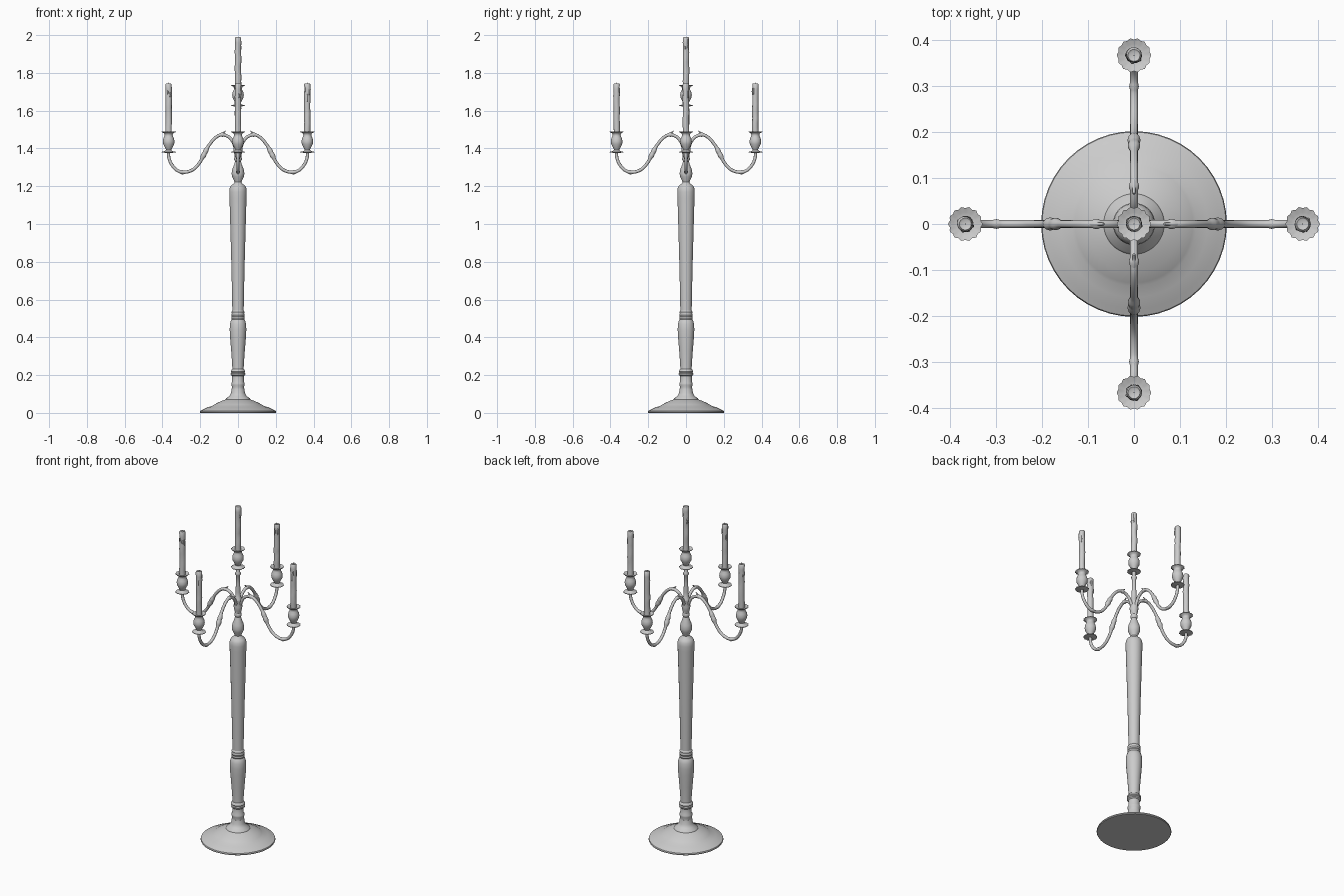
import bpy, bmesh, math, random
from mathutils import Vector

if "Cube" in bpy.data.objects:
    bpy.data.objects.remove(bpy.data.objects["Cube"])

random.seed(4)


def finish(name, bm, angle=40):
    bmesh.ops.recalc_face_normals(bm, faces=bm.faces)
    mesh = bpy.data.meshes.new(name)
    bm.to_mesh(mesh)
    bm.free()
    ob = bpy.data.objects.new(name, mesh)
    bpy.context.collection.objects.link(ob)
    bpy.ops.object.select_all(action='DESELECT')
    ob.select_set(True)
    bpy.context.view_layer.objects.active = ob
    bpy.ops.object.shade_smooth_by_angle(angle=math.radians(angle))
    return ob


def skin(bm, rings):
    """Join rings of vertices into a capped tube."""
    n = len(rings[0])
    for a, b in zip(rings, rings[1:]):
        for i in range(n):
            j = (i + 1) % n
            bm.faces.new((a[i], a[j], b[j], b[i]))
    bm.faces.new(rings[0])
    bm.faces.new(rings[-1])


def lathe(name, profile, seg=32, lobes=0, lobe_from=1.0):
    """Turn (radius, z) points; radii above lobe_from get scalloped."""
    bm = bmesh.new()
    rings = []
    for r, z in profile:
        ring = []
        for i in range(seg):
            a = 2 * math.pi * i / seg
            k = r * (1 + 0.045 * math.cos(lobes * a)) if r > lobe_from else r
            ring.append(bm.verts.new((k * math.cos(a), k * math.sin(a), z)))
        rings.append(ring)
    skin(bm, rings)
    return finish(name, bm)


def spline(pts, steps=6):
    """Catmull-Rom samples through 2D points."""
    p = [Vector(q) for q in pts]
    p = [2 * p[0] - p[1]] + p + [2 * p[-1] - p[-2]]
    out = []
    for a, b, c, d in zip(p, p[1:], p[2:], p[3:]):
        for i in range(steps):
            t = i / steps
            out.append(0.5 * (2 * b + (c - a) * t + (2 * a - 5 * b + 4 * c - d) * t * t
                              + (3 * b - a - 3 * c + d) * t ** 3))
    return out + [p[-2]]


def sweep(name, pts, radius, seg=12):
    """Round tube along a path in the xz plane."""
    path = spline(pts)
    bm = bmesh.new()
    rings = []
    for i, c in enumerate(path):
        t = (path[min(i + 1, len(path) - 1)] - path[max(i - 1, 0)]).normalized()
        r = radius(c)
        ring = []
        for k in range(seg):
            a = 2 * math.pi * k / seg
            u, v = r * math.cos(a), r * math.sin(a)
            ring.append(bm.verts.new((c.x - t.y * u, v, c.y + t.x * u)))
        rings.append(ring)
    skin(bm, rings)
    return finish(name, bm, 60)


def candle(name, height):
    """Slightly wobbly candle with wax runs and a wick."""
    bm = bmesh.new()
    rings = []
    levels = 10
    for l in range(levels + 1):
        ox, oy = random.uniform(-.0012, .0012), random.uniform(-.0012, .0012)
        ring = []
        for i in range(16):
            a = 2 * math.pi * i / 16
            r = 0.0165 + random.uniform(-.0004, .0006)
            ring.append(bm.verts.new((ox + r * math.cos(a), oy + r * math.sin(a), height * l / levels)))
        rings.append(ring)
    for r, z in ((0.013, height + .005), (0.009, height + .003)):
        rings.append([bm.verts.new((r * math.cos(i * math.pi / 8), r * math.sin(i * math.pi / 8), z))
                      for i in range(16)])
    skin(bm, rings)
    for _ in range(4):
        a = random.uniform(0, 2 * math.pi)
        length = random.uniform(.02, .05)
        drip = bmesh.ops.create_uvsphere(bm, u_segments=8, v_segments=6, radius=.004)['verts']
        bmesh.ops.scale(bm, vec=(1, 1, length / .008), verts=drip)
        bmesh.ops.translate(bm, vec=(.0155 * math.cos(a), .0155 * math.sin(a),
                                     height - length / 2 - random.uniform(0, .06)), verts=drip)
    wick = bmesh.ops.create_cone(bm, cap_ends=True, segments=6, radius1=.0015, radius2=.0012, depth=.01)['verts']
    bmesh.ops.translate(bm, vec=(0, 0, height + .004), verts=wick)
    return finish(name, bm, 60)


# Broad domed foot
lathe("foot", [(.2, 0), (.202, .004), (.2, .011), (.185, .018), (.16, .030), (.135, .038),
               (.128, .043), (.105, .055), (.08, .066), (.066, .071), (.063, .078),
               (.046, .088), (.037, .105), (.033, .13)], 48)

# Turned lower stem with rings and a baluster
lathe("lower_stem", [(.033, .125), (.032, .14), (.035, .148), (.035, .157), (.031, .165), (.031, .195),
                     (.038, .201), (.039, .208), (.035, .213), (.038, .218), (.036, .225), (.030, .232),
                     (.031, .26), (.036, .33), (.042, .40), (.044, .44), (.043, .47), (.037, .49),
                     (.033, .495), (.036, .503), (.033, .510), (.036, .518), (.033, .525),
                     (.035, .533), (.030, .542)])

# Tall tapering column
lathe("column", [(.030, .54), (.032, .65), (.036, .82), (.041, 1.0), (.045, 1.14), (.046, 1.17),
                 (.044, 1.19), (.037, 1.203), (.024, 1.213), (.018, 1.222)])

# Upper finial stem carrying the arms and middle cup
lathe("upper_stem", [(.018, 1.22), (.021, 1.23), (.031, 1.25), (.034, 1.267), (.030, 1.29), (.020, 1.315),
                     (.015, 1.332), (.020, 1.34), (.020, 1.348), (.016, 1.356), (.021, 1.375), (.024, 1.395),
                     (.020, 1.42), (.023, 1.43), (.022, 1.44), (.015, 1.45), (.014, 1.48), (.011, 1.53),
                     (.010, 1.575), (.015, 1.583), (.015, 1.592), (.010, 1.60), (.010, 1.625)], 24)

# Candle cup: scalloped lower plate, vase, scalloped drip pan
CUP = [(.008, -.004), (.020, -.002), (.036, 0), (.036, .003), (.020, .007), (.014, .014), (.020, .026),
       (.029, .044), (.031, .058), (.028, .074), (.022, .086), (.021, .094), (.025, .102),
       (.036, .108), (.036, .111), (.025, .107), (.017, .105)]


def holder(label, x, y, z):
    cup = lathe(label + "_cup", CUP, 56, 14, .0355)
    stick = candle(label + "_candle", .255)
    cup.location = (x, y, z)
    stick.location = (x, y, z + .105)
    stick.rotation_euler.z = random.uniform(0, 6)


# S-shaped arm, swelling at its knots
ARM = [(.010, 1.34), (.014, 1.40), (.035, 1.448), (.065, 1.469), (.095, 1.471), (.125, 1.452),
       (.155, 1.415), (.178, 1.372), (.205, 1.322), (.24, 1.287), (.285, 1.274), (.325, 1.286),
       (.353, 1.318), (.366, 1.352), (.368, 1.38)]


def arm_radius(c):
    r = .0085
    for x, size in ((.17, .005), (.183, .006), (.082, .003), (.30, .002)):
        r += size * math.exp(-((c.x - x) / .006) ** 2)
    return r


for i, label in enumerate(("right", "back", "left", "front")):
    turn = i * math.pi / 2
    arm = sweep(label + "_arm", ARM, arm_radius)
    leaf = sweep(label + "_upper_leaf", [(.105, 1.468), (.088, 1.479), (.076, 1.484), (.066, 1.492)],
                 lambda c: .003 + .06 * max(0, c.x - .066))
    tip = sweep(label + "_lower_leaf", [(.275, 1.274), (.288, 1.268), (.300, 1.264)],
                lambda c: .002 + .2 * max(0, .300 - c.x))
    for part in (arm, leaf, tip):
        part.rotation_euler.z = turn
    holder(label, .367 * math.cos(turn), .367 * math.sin(turn), 1.379)

holder("middle", 0, 0, 1.625)
